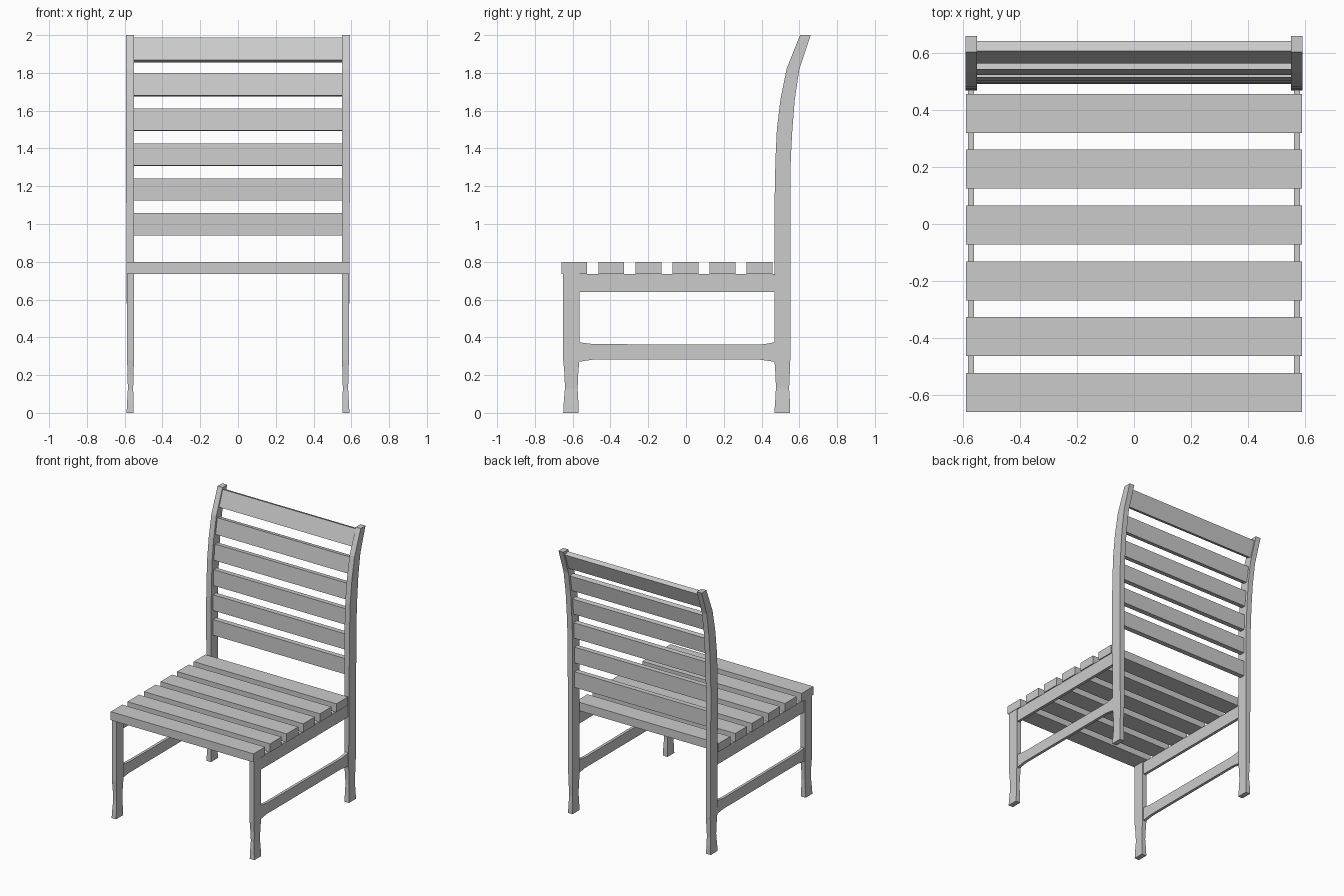
import bpy, bmesh, math
from mathutils import Vector

if "Cube" in bpy.data.objects:
    bpy.data.objects.remove(bpy.data.objects["Cube"])


def loft(name, rings):
    """Skin a row of matching four-sided rings and cap both ends."""
    bm = bmesh.new()
    rows = [[bm.verts.new(p) for p in ring] for ring in rings]
    for a, b in zip(rows, rows[1:]):
        for i in range(4):
            j = (i + 1) % 4
            bm.faces.new((a[i], a[j], b[j], b[i]))
    bm.faces.new(rows[0])
    bm.faces.new(rows[-1])
    bmesh.ops.recalc_face_normals(bm, faces=bm.faces)
    mesh = bpy.data.meshes.new(name)
    bm.to_mesh(mesh)
    bm.free()
    obj = bpy.data.objects.new(name, mesh)
    bpy.context.collection.objects.link(obj)
    return obj


def upright(name, rows):
    """Rows are z, front y, back y, inner x, outer x."""
    return loft(name, [[(x0, y0, z), (x1, y0, z), (x1, y1, z), (x0, y1, z)]
                       for z, y0, y1, x0, x1 in rows])


def rail(name, rows, x0, x1):
    """Rows are y, bottom z, top z."""
    return loft(name, [[(x0, y, z0), (x1, y, z0), (x1, y, z1), (x0, y, z1)]
                       for y, z0, z1 in rows])


def mirror_x(obj):
    mod = obj.modifiers.new("Mirror", 'MIRROR')
    mod.use_mirror_merge = False


# Front legs, with waisted ankles and splayed feet
mirror_x(upright("front_leg", [
    (0.00, -0.65, -0.57, 0.552, 0.590),
    (0.06, -0.647, -0.57, 0.553, 0.587),
    (0.13, -0.641, -0.574, 0.555, 0.583),
    (0.20, -0.643, -0.571, 0.553, 0.585),
    (0.28, -0.65, -0.565, 0.551, 0.587),
    (0.735, -0.65, -0.565, 0.551, 0.587)]))

# Back posts, curving backwards at the top
back_curve = [
    (1.20, 0.470, 0.552), (1.35, 0.474, 0.555), (1.50, 0.481, 0.563),
    (1.66, 0.500, 0.576), (1.82, 0.532, 0.600), (2.00, 0.604, 0.660)]
mirror_x(upright("back_post", [
    (0.00, 0.468, 0.550, 0.552, 0.590),
    (0.06, 0.472, 0.550, 0.553, 0.587),
    (0.13, 0.476, 0.546, 0.555, 0.583),
    (0.20, 0.474, 0.549, 0.553, 0.585),
    (0.28, 0.468, 0.552, 0.551, 0.587),
    (0.735, 0.468, 0.552, 0.551, 0.590)]
    + [(z, a, b, 0.551, 0.592) for z, a, b in back_curve]))

# Seat rails and lower stretchers with flared ends
mirror_x(rail("seat_rail", [(-0.567, 0.64, 0.735), (0.47, 0.64, 0.735)], 0.561, 0.582))
mirror_x(rail("side_stretcher", [
    (-0.567, 0.27, 0.374), (-0.54, 0.275, 0.370), (-0.49, 0.282, 0.364),
    (0.39, 0.282, 0.361), (0.44, 0.275, 0.368), (0.47, 0.27, 0.374)], 0.561, 0.582))

# Seat slats
for i in range(6):
    y = -0.66 + 0.196 * i
    rail(f"seat_slat_{i + 1}", [(y, 0.735, 0.798), (y + 0.137, 0.735, 0.798)], -0.59, 0.59)


def centre_y(z):
    """Centre line of the back post at height z."""
    pts = [(0.0, 0.511)] + [(h, (a + b) / 2) for h, a, b in back_curve]
    for (z0, y0), (z1, y1) in zip(pts, pts[1:]):
        if z <= z1:
            return y0 + (y1 - y0) * (z - z0) / (z1 - z0)
    return pts[-1][1]


# Back slats, tilted to follow the curve of the posts
for i in range(6):
    z0 = 0.94 + 0.1845 * i
    low = Vector((0, centre_y(z0), z0))
    high = Vector((0, centre_y(z0 + 0.117), z0 + 0.117))
    along = (high - low).normalized()
    side = Vector((0, along.z, -along.y)) * 0.019
    section = [low - side, low + side, high + side, high - side]
    loft(f"back_slat_{i + 1}", [[p + Vector((x, 0, 0)) for p in section]
                                for x in (-0.553, 0.553)])
